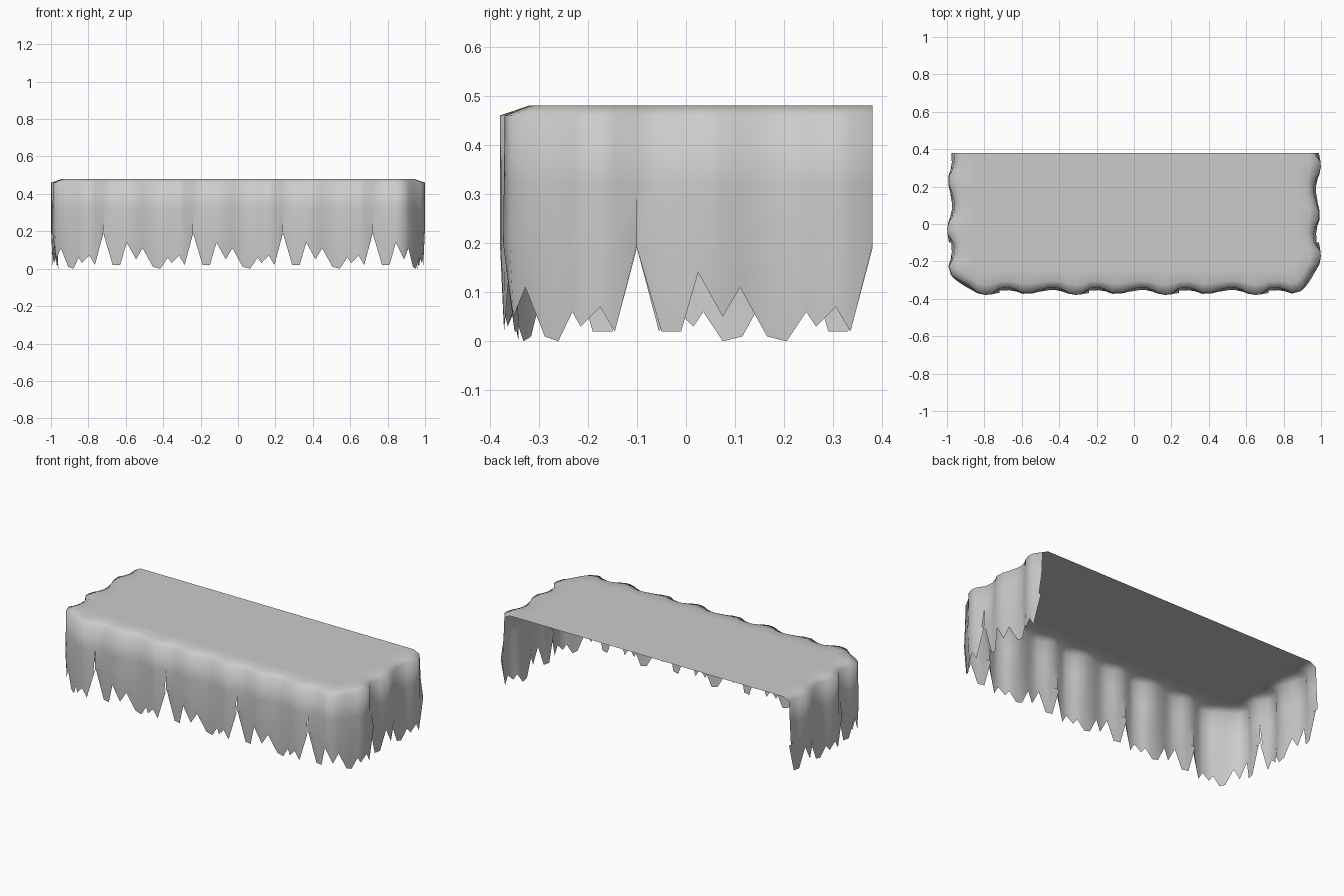
import bpy
import bmesh
from math import sin, cos, pi

if "Cube" in bpy.data.objects:
    bpy.data.objects.remove(bpy.data.objects["Cube"], do_unlink=True)

HALF_X, FRONT_Y, BACK_Y = 0.96, -0.34, 0.38
RADIUS = 0.13
PANEL = 0.48                     # width of one repeated cloth panel
SIDE = BACK_Y - FRONT_Y
LENGTH = 2 * SIDE + 2 * HALF_X   # seven panels around three sides

# One panel: distance along it, height of the ragged hem, outward fold
HEM = [(0, .19, .004), (.05, .02, 0), (.09, .02, .01), (.125, .14, .03),
       (.175, .05, .027), (.21, .11, .014), (.265, .01, 0), (.305, 0, 0),
       (.345, .06, .014), (.365, .03, .027), (.405, .07, .039),
       (.435, .02, .036), (PANEL, .19, .004)]


def outline(s):
    """Point and outward direction on the three-sided rounded outline."""
    flip = 1
    if s > LENGTH / 2:
        s, flip = LENGTH - s, -1
    if s < SIDE - RADIUS:
        p, n = (-HALF_X, BACK_Y - s), (-1, 0)
    elif s < SIDE + RADIUS:
        a = (s - SIDE + RADIUS) / (2 * RADIUS) * pi / 2
        n = (-cos(a), -sin(a))
        p = (-HALF_X + RADIUS + RADIUS * n[0], FRONT_Y + RADIUS + RADIUS * n[1])
    else:
        p, n = (-HALF_X + s - SIDE, FRONT_Y), (0, -1)
    return p[0] * flip, p[1], n[0] * flip, n[1]


def column(bm, start, u, hem, fold):
    """Vertices from the flat top over the rim and down to the hem."""
    x, y, nx, ny = outline(start + u)
    flare = 0.014 * (1 - fold / 0.039)
    lap = 0.012 if u == PANEL else 0     # open slit between panels
    levels = [(-0.10, 0.48), (-0.035 + 0.4 * fold, 0.48), (fold, 0.46),
              (fold + flare / 2, 0.32), (fold + flare + lap, 0.2),
              (fold + flare / 2 + lap - 0.006, hem)]
    return [bm.verts.new((x + nx * d, y + ny * d, z)) for d, z in levels]


# Hanging skirt panels
bm = bmesh.new()
top_loop = []
for k in range(round(LENGTH / PANEL)):
    cols = [column(bm, k * PANEL, *row) for row in HEM]
    for a, b in zip(cols, cols[1:]):
        for j in range(len(a) - 1):
            bm.faces.new((a[j + 1], b[j + 1], b[j], a[j])).smooth = True
    top_loop += [c[0] for c in cols[:-1]]
top_loop.append(cols[-1][0])

# Flat top sheet, open at the back
bm.faces.new(top_loop).smooth = True
bmesh.ops.remove_doubles(bm, verts=bm.verts, dist=0.0005)

mesh = bpy.data.meshes.new("cloth_cover")
bm.to_mesh(mesh)
bm.free()
cover = bpy.data.objects.new("cloth_cover", mesh)
bpy.context.collection.objects.link(cover)

# Plain grey cloth
GREY = (0.6, 0.6, 0.6, 1)
mat = bpy.data.materials.new("grey_cloth")
mat.use_nodes = True
mat.diffuse_color = GREY
mat.node_tree.nodes["Principled BSDF"].inputs["Base Color"].default_value = GREY
mesh.materials.append(mat)
